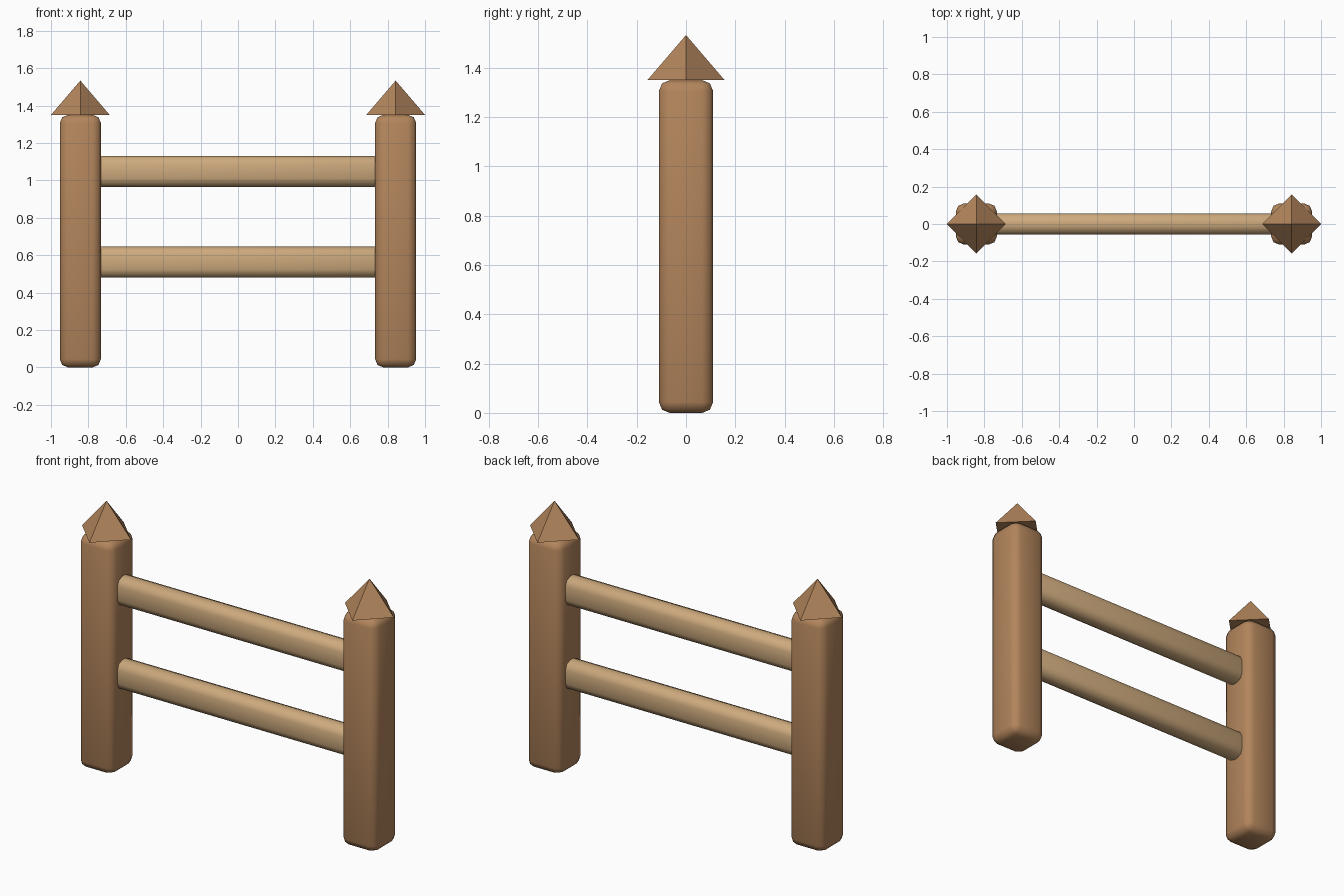
import bpy
import math

if "Cube" in bpy.data.objects:
    bpy.data.objects.remove(bpy.data.objects["Cube"])


def material(name, rgb):
    m = bpy.data.materials.new(name)
    m.diffuse_color = (*rgb, 1.0)
    m.use_nodes = True
    m.node_tree.nodes["Principled BSDF"].inputs["Base Color"].default_value = m.diffuse_color
    return m


post_wood = material("brown_wood", (0.45, 0.235, 0.107))
rail_wood = material("light_wood", (0.61, 0.40, 0.205))


def rounded_box(name, size, location, bevel, mat):
    bpy.ops.mesh.primitive_cube_add(size=1, location=location)
    ob = bpy.context.object
    ob.name = name
    ob.scale = size
    bpy.ops.object.transform_apply(location=False, rotation=False, scale=True)
    mod = ob.modifiers.new("rounding", 'BEVEL')
    mod.width = bevel
    mod.segments = 2
    mod.limit_method = 'NONE'
    ob.data.materials.append(mat)
    bpy.ops.object.shade_smooth()
    return ob


POST_X, POST_H, CAP_R, CAP_H = 0.843, 1.35, 0.157, 0.183

# Posts with pointed four-sided caps
for side, label in ((-1, "left"), (1, "right")):
    rounded_box(label + "_post", (0.22, 0.22, POST_H),
                (side * POST_X, 0, POST_H / 2), 0.044, post_wood)
    bpy.ops.mesh.primitive_cone_add(
        vertices=4, radius1=CAP_R, radius2=0, depth=CAP_H,
        location=(side * POST_X, 0, POST_H + CAP_H / 2))
    cap = bpy.context.object
    cap.name = label + "_post_cap"
    cap.data.materials.append(post_wood)

# Horizontal rails running into the posts
for label, z in (("lower", 0.563), ("upper", 1.048)):
    rounded_box(label + "_rail", (1.62, 0.114, 0.165), (0, 0, z), 0.044, rail_wood)
